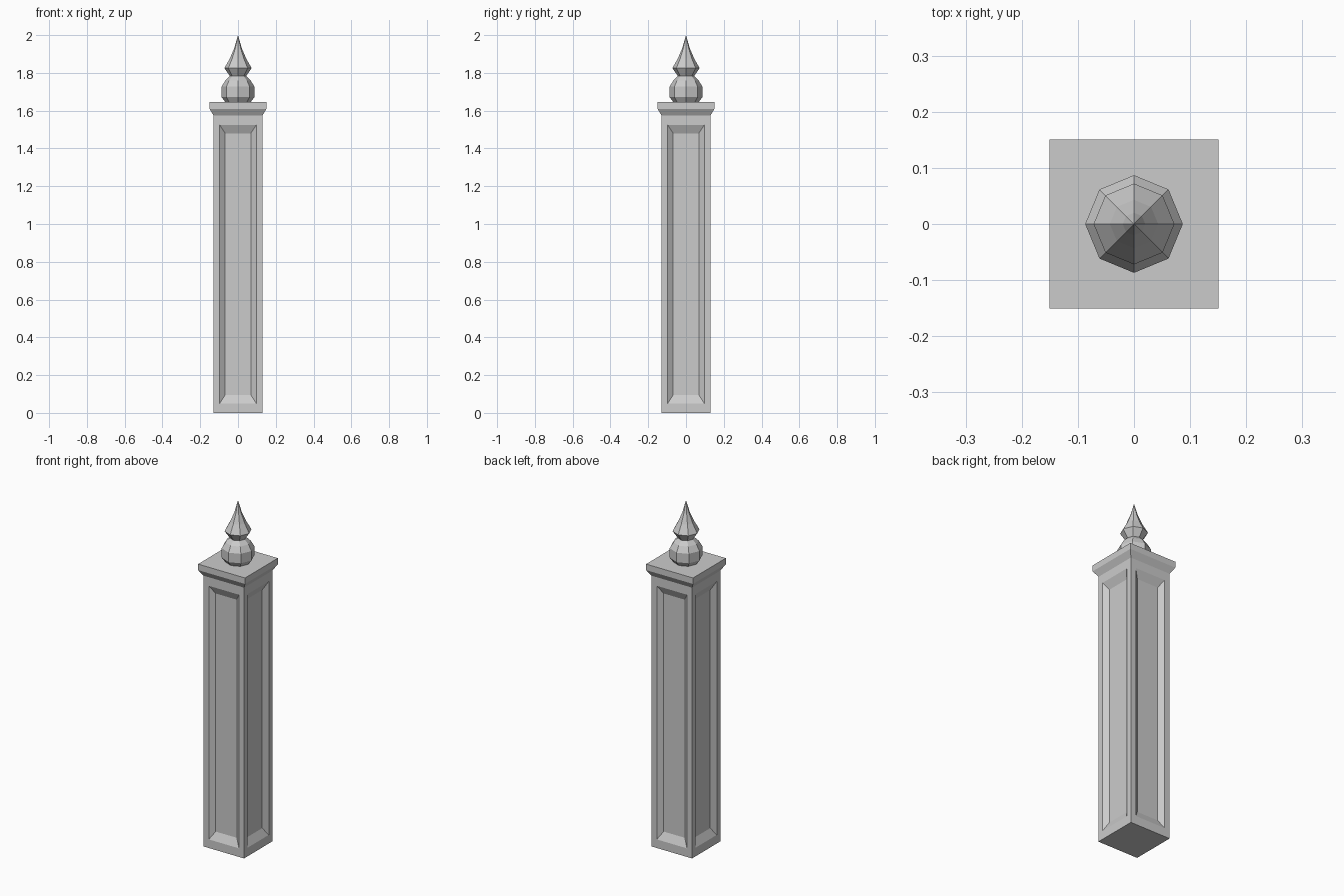
import bpy, bmesh, math
from mathutils import Vector

cube = bpy.data.objects.get("Cube")
if cube:
    bpy.data.objects.remove(cube, do_unlink=True)

stone = bpy.data.materials.new("grey_stone")
stone.use_nodes = True
GREY = (0.6, 0.6, 0.6, 1)
stone.diffuse_color = GREY
stone.node_tree.nodes["Principled BSDF"].inputs["Base Color"].default_value = GREY


def finish(name, bm):
    bmesh.ops.recalc_face_normals(bm, faces=bm.faces)
    mesh = bpy.data.meshes.new(name)
    bm.to_mesh(mesh)
    bm.free()
    mesh.materials.append(stone)
    obj = bpy.data.objects.new(name, mesh)
    bpy.context.collection.objects.link(obj)
    return obj


def loft(name, profile, sides, turn=0.0, tip=None):
    """Stack regular rings of (radius, height), closed by a cap or a point."""
    bm = bmesh.new()
    rings = []
    for r, z in profile:
        angles = [turn + math.tau * i / sides for i in range(sides)]
        rings.append([bm.verts.new((r * math.cos(a), r * math.sin(a), z)) for a in angles])
    bm.faces.new(rings[0])
    for low, high in zip(rings, rings[1:]):
        for i in range(sides):
            j = (i + 1) % sides
            bm.faces.new((low[i], low[j], high[j], high[i]))
    if tip is None:
        bm.faces.new(rings[-1])
    else:
        point = bm.verts.new((0, 0, tip))
        for i in range(sides):
            bm.faces.new((rings[-1][i], rings[-1][(i + 1) % sides], point))
    return finish(name, bm)


# Post: square shaft with a bevelled recessed panel on each side
HALF, TOP, DEPTH = 0.13, 1.575, 0.022
bm = bmesh.new()


def panel_ring(half, low, high, depth, turn):
    points = ((-half, low), (half, low), (half, high), (-half, high))
    c, s = math.cos(turn), math.sin(turn)
    y = -HALF + depth
    return [bm.verts.new((x * c - y * s, x * s + y * c, z)) for x, z in points]


for k in range(4):
    turn = k * math.pi / 2
    rings = [panel_ring(HALF, 0, TOP, 0, turn),
             panel_ring(0.097, 0.05, 1.525, 0, turn),
             panel_ring(0.068, 0.095, 1.48, DEPTH, turn)]
    for outer, inner in zip(rings, rings[1:]):
        for i in range(4):
            j = (i + 1) % 4
            bm.faces.new((outer[i], outer[j], inner[j], inner[i]))
    bm.faces.new(rings[-1])
bmesh.ops.remove_doubles(bm, verts=bm.verts, dist=0.0001)
bmesh.ops.holes_fill(bm, edges=[e for e in bm.edges if e.is_boundary], sides=4)
finish("post", bm)

# Cap: flared square slab
R2 = math.sqrt(2)
loft("cap", [(HALF * R2, TOP), (0.151 * R2, 1.61), (0.151 * R2, 1.645)], 4, math.pi / 4)

# Finial: eight-sided ball, collar and spire
loft("finial", [(0.067, 1.645), (0.087, 1.672), (0.087, 1.727), (0.067, 1.76),
                (0.043, 1.783), (0.072, 1.825), (0.043, 1.877), (0.02, 1.93)],
     8, 0, tip=2.0)
